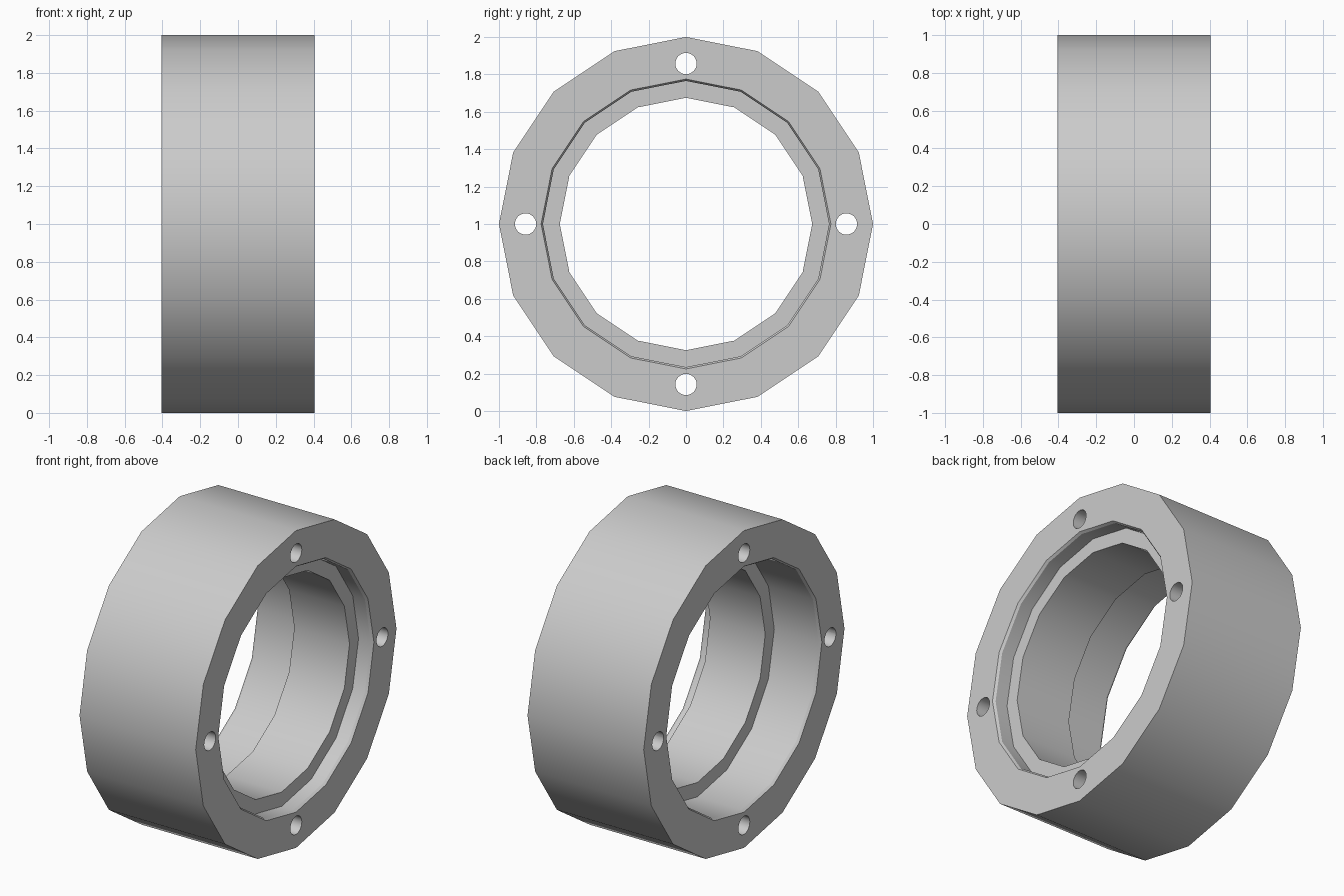
import bpy, bmesh, math
from mathutils import Matrix, Vector

cube = bpy.data.objects.get("Cube")
if cube:
    bpy.data.objects.remove(cube, do_unlink=True)

SIDES = 16
HALF = 0.405          # half the length along x
OUTER, BORE, SEAT, LIP = 1.0, 0.675, 0.765, 0.775
CHAMFER = 0.015

grey = bpy.data.materials.new("light_grey_metal")
grey.use_nodes = True
colour = (0.6, 0.6, 0.6, 1)
grey.diffuse_color = colour
grey.node_tree.nodes["Principled BSDF"].inputs["Base Color"].default_value = colour


def make_object(name, bm):
    bmesh.ops.recalc_face_normals(bm, faces=bm.faces)
    mesh = bpy.data.meshes.new(name)
    bm.to_mesh(mesh)
    bm.free()
    mesh.materials.append(grey)
    obj = bpy.data.objects.new(name, mesh)
    bpy.context.collection.objects.link(obj)
    return obj


# Housing ring: closed profile (x, radius) swept around the x axis
profile = [(-HALF, OUTER), (HALF, OUTER),
           (HALF, LIP), (HALF - CHAMFER, SEAT), (HALF - 0.10, SEAT),
           (HALF - 0.10, BORE), (-0.08, BORE),
           (-0.08, SEAT), (-HALF + CHAMFER, SEAT), (-HALF, LIP)]
bm = bmesh.new()
loops = []
for i in range(SIDES):
    a = math.tau * i / SIDES
    loops.append([bm.verts.new((x, r * math.cos(a), 1 + r * math.sin(a)))
                  for x, r in profile])
for i in range(SIDES):
    here, after = loops[i], loops[(i + 1) % SIDES]
    for j in range(len(profile)):
        k = (j + 1) % len(profile)
        bm.faces.new((here[j], here[k], after[k], after[j]))
ring = make_object("housing_ring", bm)

# Four bolt holes running through the wall
bm = bmesh.new()
for i in range(4):
    a = math.tau * i / 4
    place = Matrix.Translation(Vector((0, 0.858 * math.cos(a), 1 + 0.858 * math.sin(a))))
    bmesh.ops.create_cone(bm, cap_ends=True, segments=32, radius1=0.057,
                          radius2=0.057, depth=1.2,
                          matrix=place @ Matrix.Rotation(math.pi / 2, 4, 'Y'))
cutter = make_object("bolt_hole_cutter", bm)
cutter.hide_render = True

cut = ring.modifiers.new("bolt_holes", 'BOOLEAN')
cut.operation = 'DIFFERENCE'
cut.solver = 'EXACT'
cut.object = cutter

# Apply the cut, then smooth the walls while keeping rims sharp
bpy.ops.object.select_all(action='DESELECT')
ring.select_set(True)
bpy.context.view_layer.objects.active = ring
bpy.ops.object.modifier_apply(modifier=cut.name)
bpy.data.objects.remove(cutter, do_unlink=True)
bpy.ops.object.shade_smooth_by_angle(angle=math.radians(30))
